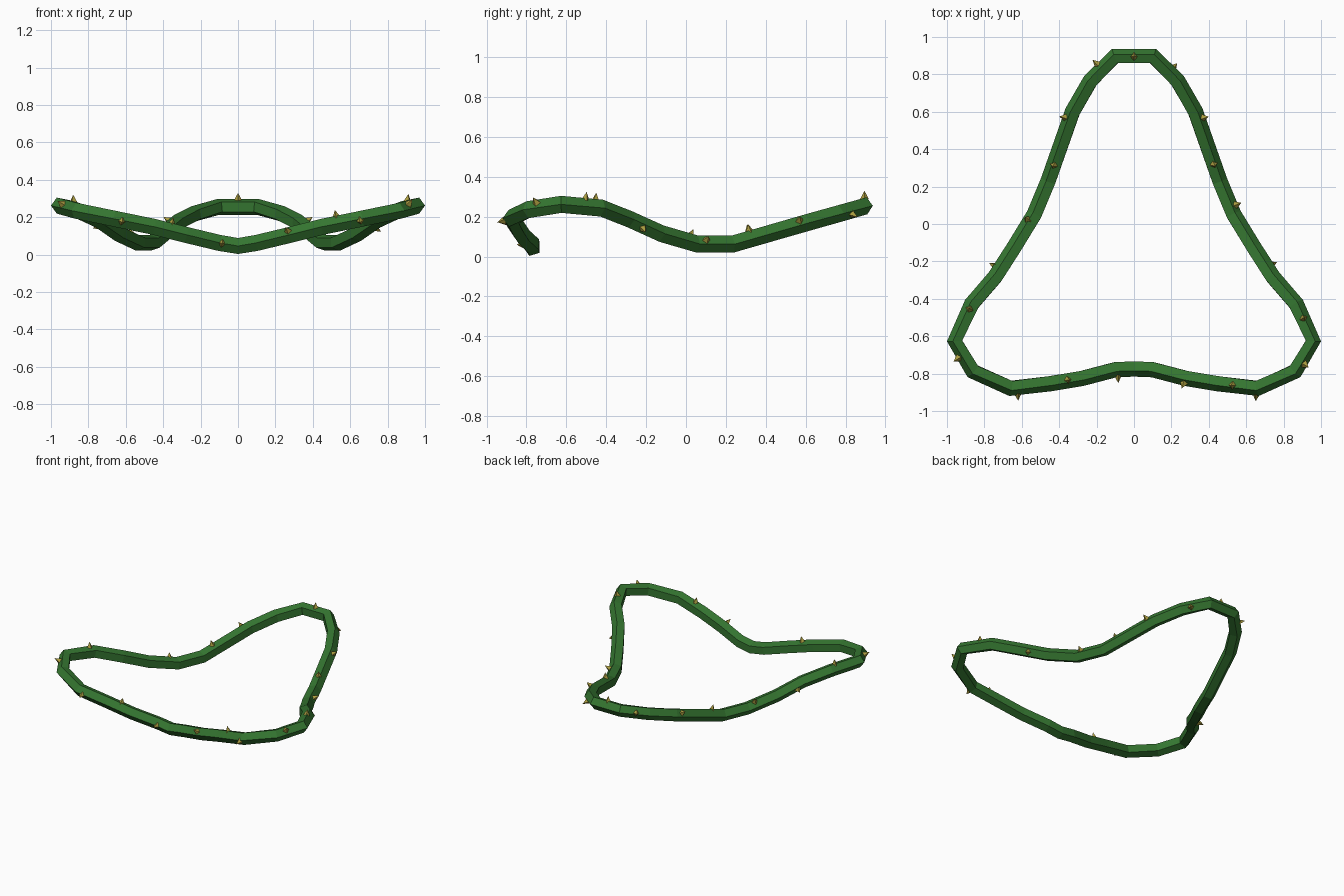
import bpy, bmesh, math
from mathutils import Vector

if "Cube" in bpy.data.objects:
    bpy.data.objects.remove(bpy.data.objects["Cube"])

R = 0.045   # stem radius
SIDES = 5


def material(name, color):
    m = bpy.data.materials.new(name)
    m.diffuse_color = (*color, 1)
    m.use_nodes = True
    m.node_tree.nodes["Principled BSDF"].inputs["Base Color"].default_value = m.diffuse_color
    return m


def finish(bm, name, mat):
    bmesh.ops.recalc_face_normals(bm, faces=bm.faces)
    me = bpy.data.meshes.new(name)
    bm.to_mesh(me)
    bm.free()
    me.materials.append(mat)
    ob = bpy.data.objects.new(name, me)
    bpy.context.collection.objects.link(ob)


# Right half of the centre line, back to front, then mirrored into a closed loop
half = [(0.10, 0.895, 0.255), (0.23, 0.765, 0.217), (0.325, 0.60, 0.17),
        (0.455, 0.23, 0.063), (0.53, 0.05, 0.063), (0.64, -0.13, 0.115),
        (0.74, -0.285, 0.185), (0.865, -0.43, 0.243), (0.955, -0.625, 0.262),
        (0.86, -0.785, 0.235), (0.66, -0.875, 0.192), (0.45, -0.85, 0.148),
        (0.28, -0.822, 0.105), (0.10, -0.775, 0.062)]
front = [(0, -0.771, 0.046)]
path = [Vector(p) for p in
        half + front + [(-x, y, z) for x, y, z in reversed(half)]]
N = len(path)


def frame(t):
    """Outward and upward directions around a stem heading along t."""
    out = Vector((-t.y, t.x, 0)).normalized()
    return out, t.cross(out).normalized() * (1 if t.cross(out).z > 0 else -1)


# Stem: five-sided tube with one edge facing outward
bm = bmesh.new()
rings = []
for i, p in enumerate(path):
    t = ((path[(i + 1) % N] - p).normalized()
         + (p - path[i - 1]).normalized()).normalized()
    out, up = frame(t)
    angles = [2 * math.pi * k / SIDES for k in range(SIDES)]
    rings.append([bm.verts.new(p + R * (math.cos(a) * out + math.sin(a) * up))
                  for a in angles])
for i in range(N):
    a, b = rings[i], rings[(i + 1) % N]
    for k in range(SIDES):
        j = (k + 1) % SIDES
        bm.faces.new((a[k], a[j], b[j], b[k]))
finish(bm, "vine_stem", material("vine_green", (0.035, 0.18, 0.03)))

# Thorns: x, y on the loop and tilt (0 = outward, 90 = up)
thorns = [(0, 0.89, 90), (0.21, 0.83, -25), (-0.19, 0.85, 10),
          (0.355, 0.57, 35), (-0.365, 0.575, 35), (0.40, 0.32, 85),
          (-0.415, 0.32, 85), (0.54, 0.10, 30), (-0.58, 0.02, 60),
          (0.73, -0.21, -30), (-0.74, -0.22, -20), (0.89, -0.515, 80),
          (-0.875, -0.46, 85), (0.92, -0.75, 45), (-0.95, -0.72, 30),
          (0.65, -0.92, -15), (-0.62, -0.91, -10), (0.535, -0.85, 85),
          (-0.365, -0.825, 90), (0.27, -0.86, 35), (-0.085, -0.83, 0)]
bm = bmesh.new()
for x, y, tilt in thorns:
    q = Vector((x, y, 0))
    best = None
    for i in range(N):
        a, b = path[i], path[(i + 1) % N]
        d = b - a
        s = (q - a).xy.dot(d.xy) / d.xy.length_squared
        c = a + d * min(1, max(0, s))
        dist = (c - q).xy.length
        if best is None or dist < best[0]:
            best = (dist, c, d.normalized())
    c, t = best[1:]
    out, up = frame(t)
    th = math.radians(tilt)
    n = math.cos(th) * out + math.sin(th) * up
    side = n.cross(t)
    base = [bm.verts.new(c + n * R * 0.75 + 0.022 * w)
            for w in (t, side, -t, -side)]
    tip = bm.verts.new(c + n * (R + 0.03))
    bm.faces.new(base)
    for k in range(4):
        bm.faces.new((base[k], base[(k + 1) % 4], tip))
finish(bm, "thorns", material("thorn_yellow", (0.40, 0.33, 0.05)))
